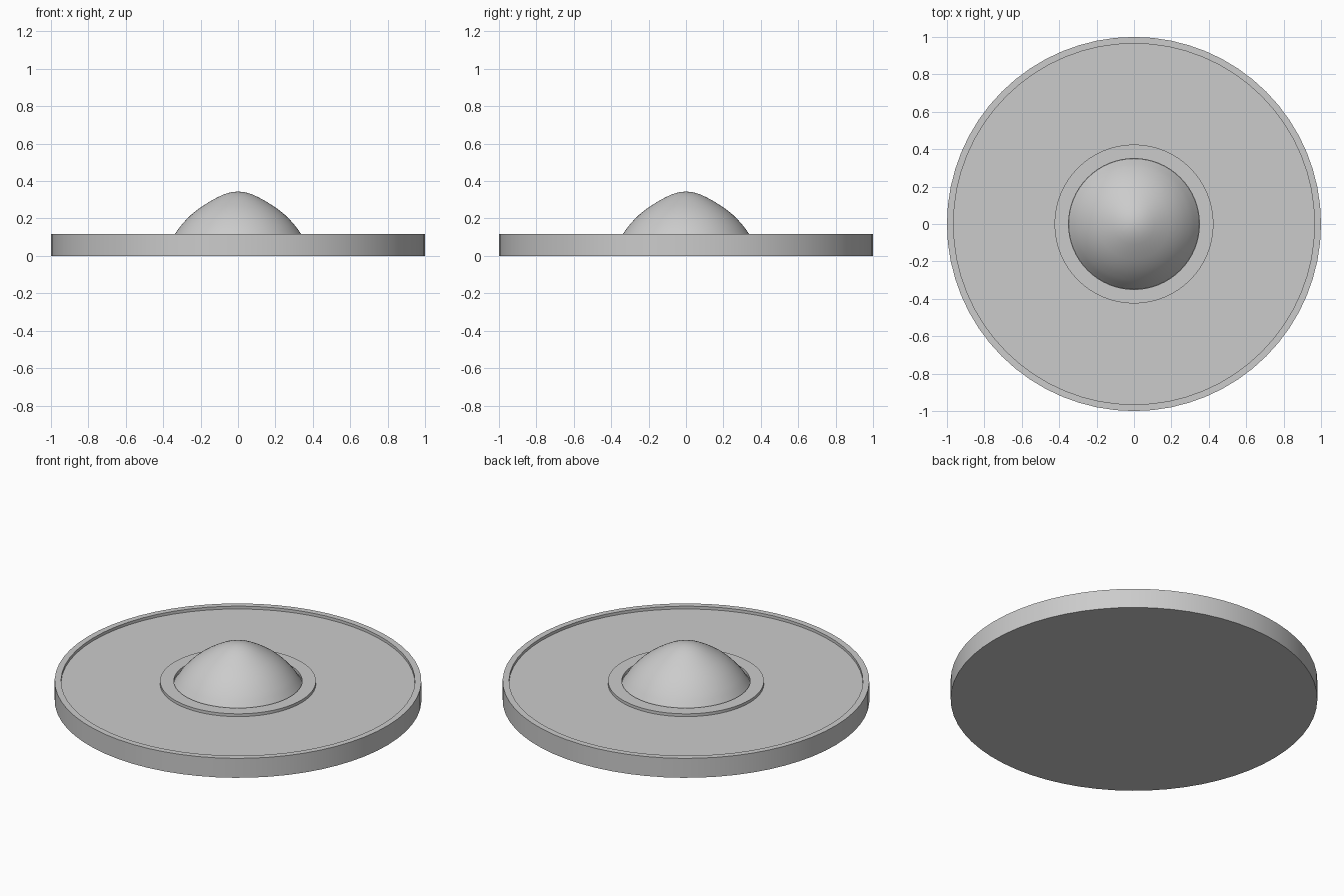
import bpy, bmesh, math

if "Cube" in bpy.data.objects:
    bpy.data.objects.remove(bpy.data.objects["Cube"])

SEGMENTS = 64


def lathe(name, profile, closed=False, angle=30):
    """Spin an (r, z) profile around the z axis."""
    bm = bmesh.new()
    verts = [bm.verts.new((r, 0, z)) for r, z in profile]
    edges = [bm.edges.new(p) for p in zip(verts, verts[1:])]
    if closed:
        edges.append(bm.edges.new((verts[-1], verts[0])))
    bmesh.ops.spin(bm, geom=verts + edges, cent=(0, 0, 0), axis=(0, 0, 1),
                   angle=math.tau, steps=SEGMENTS, use_duplicate=False)
    bmesh.ops.remove_doubles(bm, verts=bm.verts, dist=1e-4)
    bmesh.ops.recalc_face_normals(bm, faces=bm.faces)
    mesh = bpy.data.meshes.new(name)
    bm.to_mesh(mesh)
    bm.free()
    obj = bpy.data.objects.new(name, mesh)
    bpy.context.collection.objects.link(obj)
    bpy.ops.object.select_all(action='DESELECT')
    obj.select_set(True)
    bpy.context.view_layer.objects.active = obj
    bpy.ops.object.shade_smooth_by_angle(angle=math.radians(angle))
    return obj


FLOOR, TOP = 0.10, 0.117

# Round base: recessed floor, thin outer rim and raised collar around the dome
lathe("base", [(0, 0), (1, 0), (1, TOP), (0.965, TOP), (0.965, FLOOR),
               (0.425, FLOOR), (0.425, TOP), (0.35, TOP), (0.35, FLOOR),
               (0, FLOOR)])

# Softly pointed dome in the collar
lathe("dome", [(0.349, FLOOR), (0.337, 0.117), (0.32, 0.143), (0.30, 0.168),
               (0.275, 0.196), (0.25, 0.22), (0.22, 0.245), (0.19, 0.266),
               (0.15, 0.291), (0.11, 0.313), (0.08, 0.327), (0.05, 0.337),
               (0.025, 0.342), (0, 0.344)], angle=40)
